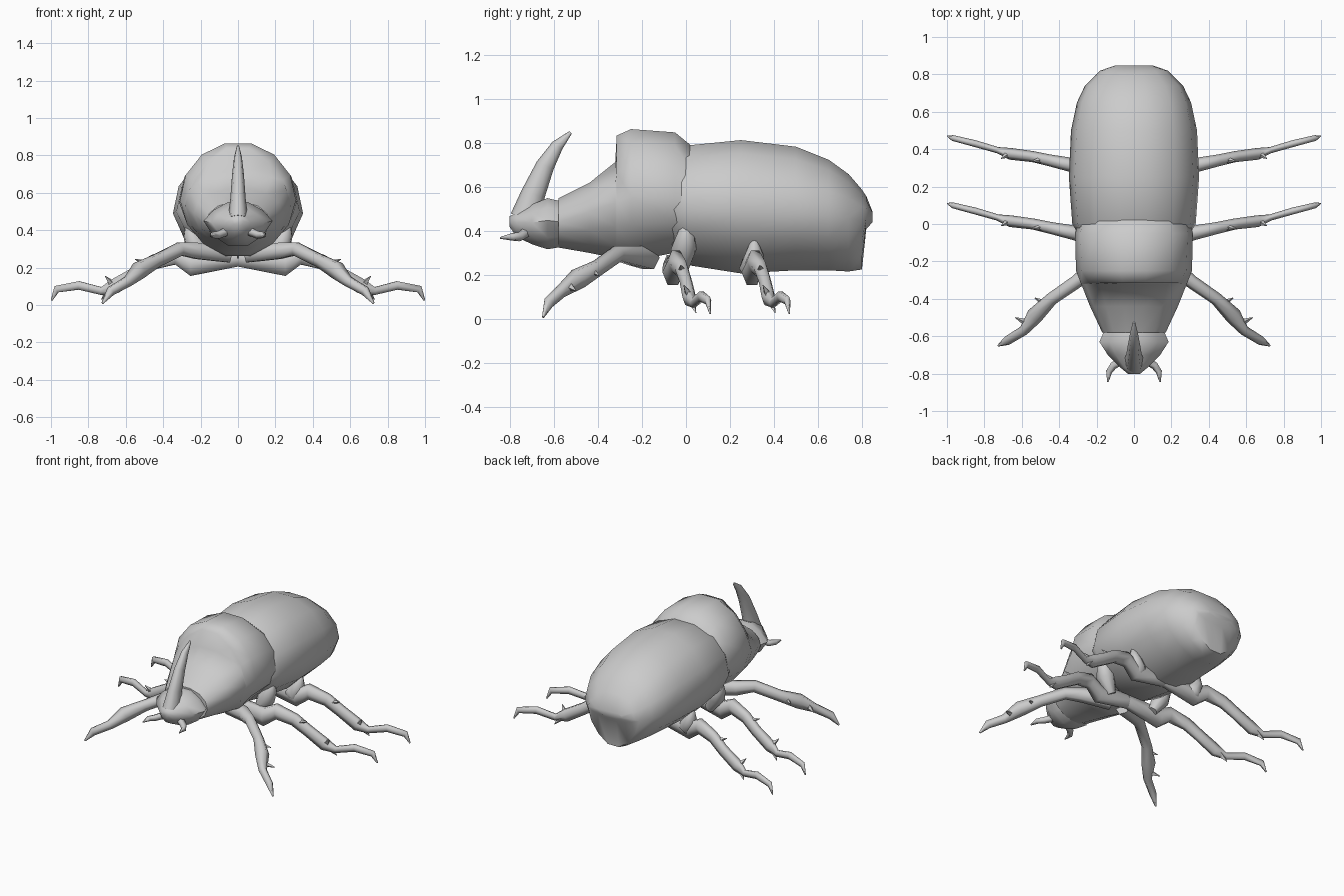
import bpy, bmesh, math
from mathutils import Vector


def finish(name, bm, mirror=False, angle=75):
    bmesh.ops.recalc_face_normals(bm, faces=bm.faces)
    me = bpy.data.meshes.new(name)
    bm.to_mesh(me)
    bm.free()
    ob = bpy.data.objects.new(name, me)
    bpy.context.collection.objects.link(ob)
    bpy.ops.object.select_all(action='DESELECT')
    ob.select_set(True)
    bpy.context.view_layer.objects.active = ob
    bpy.ops.object.shade_smooth_by_angle(angle=math.radians(angle))
    if mirror:
        ob.modifiers.new("Mirror", 'MIRROR')
    return ob


def bridge(bm, rings):
    loops = [[bm.verts.new(p) for p in r] for r in rings]
    n = len(loops[0])
    for a, b in zip(loops, loops[1:]):
        for i in range(n):
            j = (i + 1) % n
            bm.faces.new((a[i], a[j], b[j], b[i]))
    bm.faces.new(loops[0])
    bm.faces.new(loops[-1])


def body(name, stations, sides=14, low=1.6, high=2.1):
    # station: y, top z, widest z, bottom z, half width, optional roundness of the top
    rings = []
    for y, top, mid, bot, w, *extra in stations:
        hi = extra[0] if extra else high
        ring = []
        for i in range(sides):
            a = 2 * math.pi * (i + 0.5) / sides + math.pi / 2
            c, s = math.cos(a), math.sin(a)
            p, h = (hi, top - mid) if s >= 0 else (low, mid - bot)
            k = (abs(c) ** p + abs(s) ** p) ** (-1 / p)
            rise = max(-1, min(1, s * k / math.cos(math.pi / sides)))
            ring.append((w * c * k, y, mid + h * rise))
        rings.append(ring)
    bm = bmesh.new()
    bridge(bm, rings)
    return finish(name, bm, angle=60)


def add_tube(bm, path, sides=6, side_scale=1.0):
    # path point: x, y, z, radius
    pts = [Vector(p[:3]) for p in path]
    rings = []
    for i, p in enumerate(pts):
        t = (pts[min(i + 1, len(pts) - 1)] - pts[max(i - 1, 0)]).normalized()
        side = t.cross(Vector((0, 0, 1))).normalized()
        up = side.cross(t)
        r = path[i][3]
        rings.append([p + side * (r * side_scale * math.cos(2 * math.pi * k / sides))
                      + up * (r * math.sin(2 * math.pi * k / sides)) for k in range(sides)])
    bridge(bm, rings)


def leg(name, path, spurs, dy=0, side_scale=0.7):
    bm = bmesh.new()
    add_tube(bm, [(x, y + dy, z, r) for x, y, z, r in path], 6, side_scale)
    for a, b in spurs:
        add_tube(bm, [(a[0], a[1] + dy, a[2], 0.022), (b[0], b[1] + dy, b[2], 0.002)], 4)
    return finish(name, bm, True)


# Wing cases and abdomen
body("abdomen", [
    (-0.10, 0.72, 0.50, 0.32, 0.27), (0.00, 0.79, 0.50, 0.24, 0.33),
    (0.25, 0.815, 0.49, 0.20, 0.348), (0.50, 0.785, 0.48, 0.215, 0.337),
    (0.65, 0.725, 0.47, 0.215, 0.305), (0.74, 0.66, 0.46, 0.21, 0.262),
    (0.80, 0.59, 0.45, 0.22, 0.20), (0.82, 0.56, 0.46, 0.41, 0.18),
    (0.848, 0.49, 0.465, 0.44, 0.10)])

# Thorax with raised hump and steep front step
body("thorax", [
    (0.06, 0.76, 0.50, 0.30, 0.29), (-0.05, 0.85, 0.55, 0.30, 0.315),
    (-0.25, 0.865, 0.56, 0.26, 0.31, 2.0), (-0.315, 0.845, 0.54, 0.272, 0.285, 1.6),
    (-0.322, 0.715, 0.53, 0.275, 0.282, 2.2), (-0.44, 0.62, 0.49, 0.30, 0.235),
    (-0.58, 0.55, 0.44, 0.325, 0.17)], low=1.8)

# Head
body("head", [
    (-0.55, 0.54, 0.44, 0.325, 0.15), (-0.63, 0.56, 0.45, 0.31, 0.185),
    (-0.70, 0.53, 0.44, 0.335, 0.14), (-0.77, 0.49, 0.44, 0.37, 0.07),
    (-0.803, 0.47, 0.45, 0.42, 0.03)], sides=10, low=1.5, high=1.4)

# Curved horn
bm = bmesh.new()
add_tube(bm, [(0, -0.73, 0.46, 0.07), (0, -0.695, 0.57, 0.055), (0, -0.64, 0.70, 0.042),
              (0, -0.585, 0.79, 0.028), (0, -0.525, 0.85, 0.008)], 8, 0.75)
finish("horn", bm)

# Mouth hooks
bm = bmesh.new()
add_tube(bm, [(0.05, -0.72, 0.40, 0.025), (0.11, -0.755, 0.375, 0.022),
              (0.135, -0.79, 0.375, 0.018), (0.14, -0.845, 0.37, 0.004)], 5)
finish("mouth_hooks", bm, True)

# Legs
leg("front_legs", [
    (0.05, -0.17, 0.28, 0.06), (0.22, -0.24, 0.29, 0.05), (0.31, -0.31, 0.30, 0.04),
    (0.44, -0.40, 0.235, 0.038), (0.53, -0.49, 0.185, 0.05), (0.59, -0.57, 0.125, 0.03),
    (0.68, -0.625, 0.075, 0.027), (0.725, -0.65, 0.01, 0.006)],
    [((0.47, -0.43, 0.22), (0.53, -0.395, 0.20)),
     ((0.57, -0.53, 0.15), (0.635, -0.50, 0.13))], side_scale=0.9)

path = [(0.0, -0.07, 0.25, 0.05), (0.25, -0.06, 0.215, 0.068), (0.33, -0.045, 0.265, 0.055),
        (0.45, -0.02, 0.23, 0.045), (0.54, 0.0, 0.17, 0.042), (0.66, 0.015, 0.10, 0.045),
        (0.73, 0.035, 0.075, 0.024), (0.85, 0.07, 0.105, 0.026), (0.97, 0.10, 0.085, 0.022),
        (0.997, 0.11, 0.025, 0.005)]
spurs = [((0.67, 0.015, 0.11), (0.71, -0.01, 0.155)), ((0.69, 0.025, 0.08), (0.73, 0.045, 0.03)),
         ((0.48, -0.015, 0.22), (0.55, -0.025, 0.245))]
leg("middle_legs", path, spurs)
leg("hind_legs", path, spurs, 0.36)

# Hip bulges where the rear leg pairs join the body
for nm, y, z in (("middle_hips", 0.0, 0.46), ("hind_hips", 0.31, 0.37)):
    bm = bmesh.new()
    add_tube(bm, [(0.27, y, z, 0.01), (0.25, y, z - 0.08, 0.045),
                  (0.225, y - 0.01, z - 0.14, 0.06), (0.17, y - 0.02, 0.22, 0.03)], 8)
    finish(nm, bm, True)
